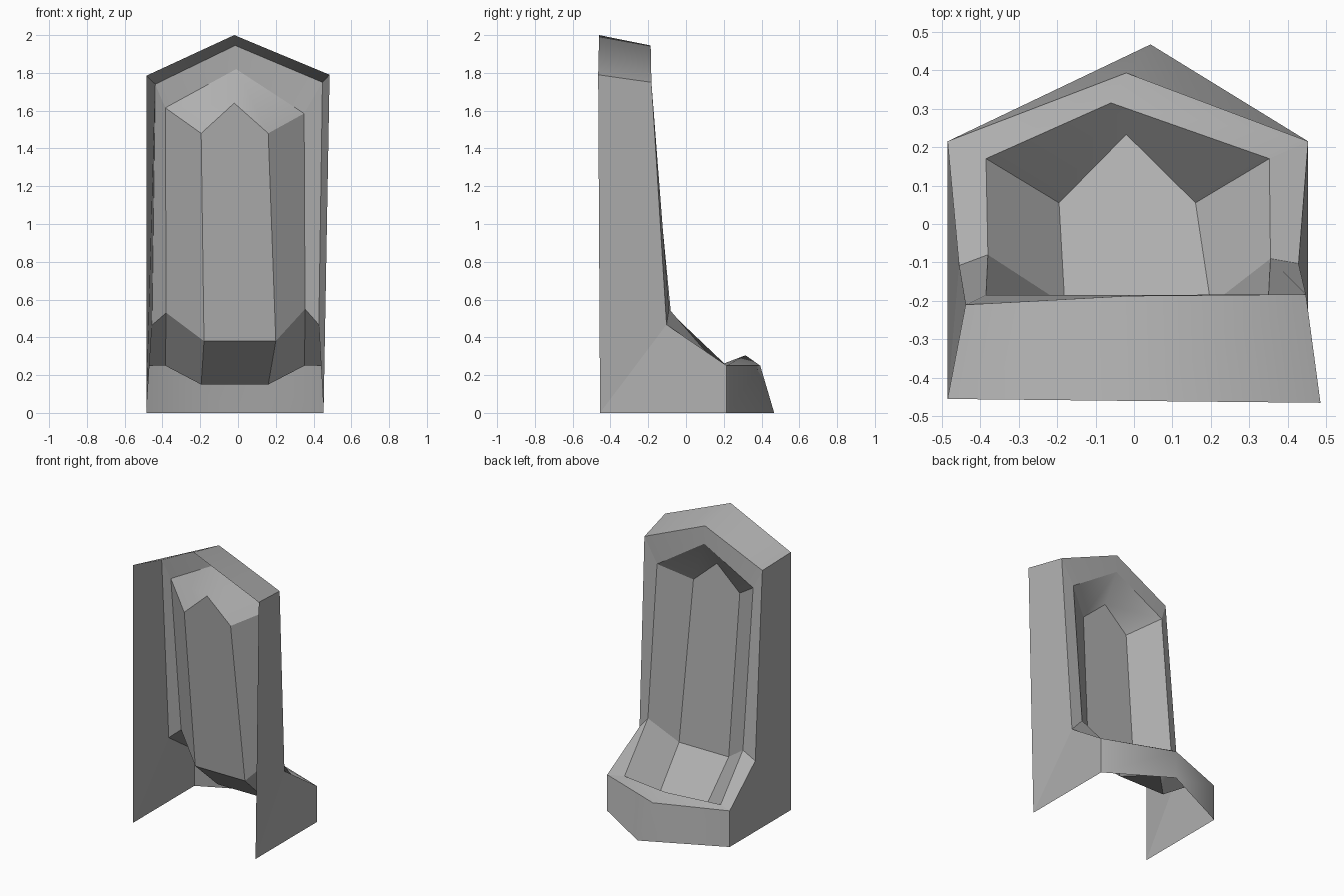
import bpy, bmesh

if "Cube" in bpy.data.objects:
    bpy.data.objects.remove(bpy.data.objects["Cube"])

# Four matching 8-point outlines, each running:
# front tip, left front, left shoulder, left top, peak, right top, right shoulder, right front
base_edge = [(.043, .467, 0), (-.485, .215, 0), (-.485, -.455, 0), (-.485, -.455, 1.785),
             (-.02, -.46, 2), (.485, -.465, 1.79), (.453, -.455, 0), (.453, .215, 0)]
outer_rim = [(-.02, .393, .25), (-.485, .215, .25), (-.455, -.108, .465), (-.438, -.21, 1.74),
             (-.015, -.187, 1.945), (.447, -.183, 1.75), (.428, -.103, .467), (.453, .215, .25)]
inner_rim = [(-.06, .315, .305), (-.385, .17, .25), (-.38, -.08, .53), (-.385, -.185, 1.615),
             (-.01, -.185, 1.82), (.35, -.183, 1.585), (.355, -.09, .55), (.352, .17, .25)]
bowl_edge = [(-.02, .233, .15), (-.195, .055, .15), (-.18, -.21, .38), (-.195, -.31, 1.48),
             (-.02, -.31, 1.64), (.16, -.31, 1.48), (.2, -.21, .38), (.16, .055, .15)]

bm = bmesh.new()
rings = [[bm.verts.new(p) for p in ring]
         for ring in (base_edge, outer_rim, inner_rim, bowl_edge)]

# Outer shell, rim and recess walls: loft between neighbouring outlines
for a, b in zip(rings, rings[1:]):
    for i in range(8):
        j = (i + 1) % 8
        bm.faces.new((a[i], a[j], b[j], b[i]))

# Recessed back panel and bowl floor (the wall side and underside stay open)
d = rings[-1]
bm.faces.new([d[i] for i in (2, 3, 4, 5, 6)])
bm.faces.new([d[i] for i in (6, 7, 0, 1, 2)])

# Crisp edges everywhere except the softened ridges along the front tip and the peak
for face in bm.faces:
    face.smooth = True
for edge in bm.edges:
    edge.smooth = False
for a, b in zip(rings, rings[1:]):
    for i in (0, 4):
        bm.edges.get((a[i], b[i])).smooth = True

mesh = bpy.data.meshes.new("wall_basin")
bm.to_mesh(mesh)
bm.free()

# Mid-grey glaze
glaze = bpy.data.materials.new("grey_glaze")
glaze.diffuse_color = (.43, .43, .43, 1)
glaze.use_nodes = True
glaze.node_tree.nodes["Principled BSDF"].inputs["Base Color"].default_value = glaze.diffuse_color
mesh.materials.append(glaze)
bpy.context.collection.objects.link(bpy.data.objects.new("wall_basin", mesh))
